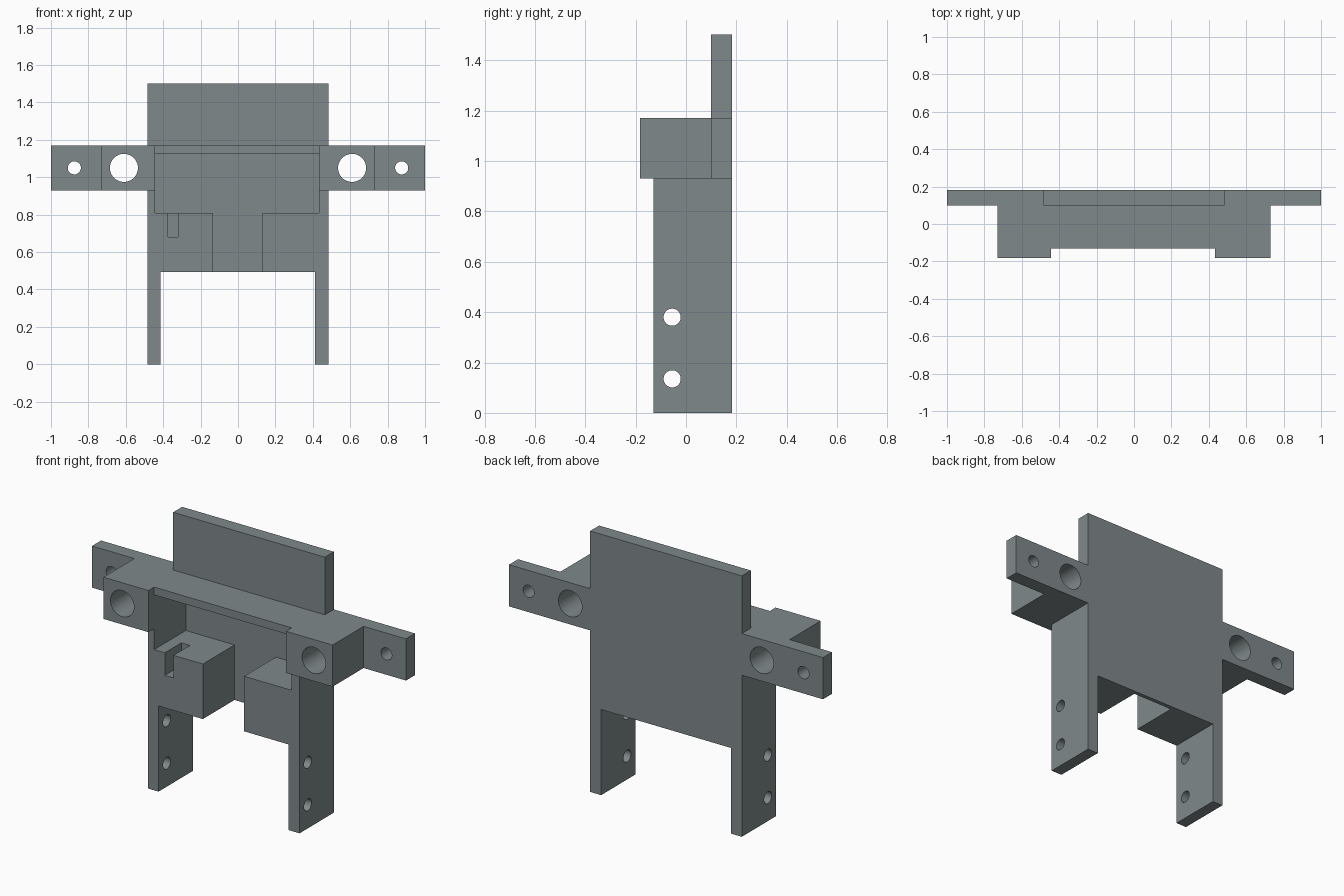
import bpy
import math

if "Cube" in bpy.data.objects:
    bpy.data.objects.remove(bpy.data.objects["Cube"])

grey = bpy.data.materials.new("slate grey")
grey.diffuse_color = (0.215, 0.25, 0.255, 1)
grey.use_nodes = True
grey.node_tree.nodes["Principled BSDF"].inputs["Base Color"].default_value = grey.diffuse_color


def box(name, x, y, z):
    """Box from (min, max) ranges along each axis."""
    centre = [(a + b) / 2 for a, b in (x, y, z)]
    bpy.ops.mesh.primitive_cube_add(size=1, location=centre)
    ob = bpy.context.object
    ob.name = name
    ob.scale = [b - a for a, b in (x, y, z)]
    bpy.ops.object.transform_apply(location=True, rotation=True, scale=True)
    return ob


def rod(name, radius, centre, axis, length):
    """Cylinder along x or y, used to drill holes."""
    turn = (0, math.pi / 2, 0) if axis == "x" else (math.pi / 2, 0, 0)
    bpy.ops.mesh.primitive_cylinder_add(vertices=48, radius=radius, depth=length,
                                        location=centre, rotation=turn)
    ob = bpy.context.object
    ob.name = name
    bpy.ops.object.transform_apply(location=True, rotation=True, scale=True)
    return ob


def combine(base, tool, operation):
    """Apply a boolean and discard the tool."""
    mod = base.modifiers.new("boolean", "BOOLEAN")
    mod.object = tool
    mod.operation = operation
    mod.solver = "EXACT"
    bpy.context.view_layer.objects.active = base
    bpy.ops.object.modifier_apply(modifier=mod.name)
    bpy.data.objects.remove(tool, do_unlink=True)


BACK = 0.182
FRONT = -0.13

# Central housing, upright plate and crossbar
bracket = box("mounting_bracket", (-0.483, 0.483), (FRONT, BACK), (0, 1.17))
adds = [
    box("upright_plate", (-0.483, 0.483), (0.10, BACK), (1.0, 1.502)),
    box("ear_bar", (-1, 1), (0.10, BACK), (0.93, 1.17)),
    box("left_boss", (-0.73, -0.443), (-0.182, BACK), (0.93, 1.17)),
    box("right_boss", (0.433, 0.73), (-0.182, BACK), (0.93, 1.17)),
]
for part in adds:
    combine(bracket, part, "UNION")

# Openings: between the legs, upper pocket, gap between blocks, small slot
cuts = [
    box("leg_opening", (-0.415, 0.413), (-0.5, 0.5), (-0.5, 0.493)),
    box("pocket", (-0.443, 0.433), (-0.5, 0.158), (0.81, 1.125)),
    box("block_gap", (-0.133, 0.13), (-0.5, 0.158), (0.4, 0.9)),
    box("slot", (-0.375, -0.32), (-0.5, 0.02), (0.68, 0.9)),
]

# Screw holes through the crossbar and the legs
for side in (-1, 1):
    cuts.append(rod("boss_hole", 0.075, (side * 0.61, 0, 1.05), "y", 1))
    cuts.append(rod("ear_hole", 0.035, (side * 0.875, 0, 1.05), "y", 1))
for z in (0.135, 0.38):
    cuts.append(rod("leg_hole", 0.034, (0, -0.055, z), "x", 2))
for part in cuts:
    combine(bracket, part, "DIFFERENCE")

bracket.data.materials.clear()
bracket.data.materials.append(grey)
for poly in bracket.data.polygons:
    poly.material_index = 0
bpy.ops.object.select_all(action="DESELECT")
bracket.select_set(True)
bpy.context.view_layer.objects.active = bracket
bpy.ops.object.shade_smooth_by_angle(angle=math.radians(30))
